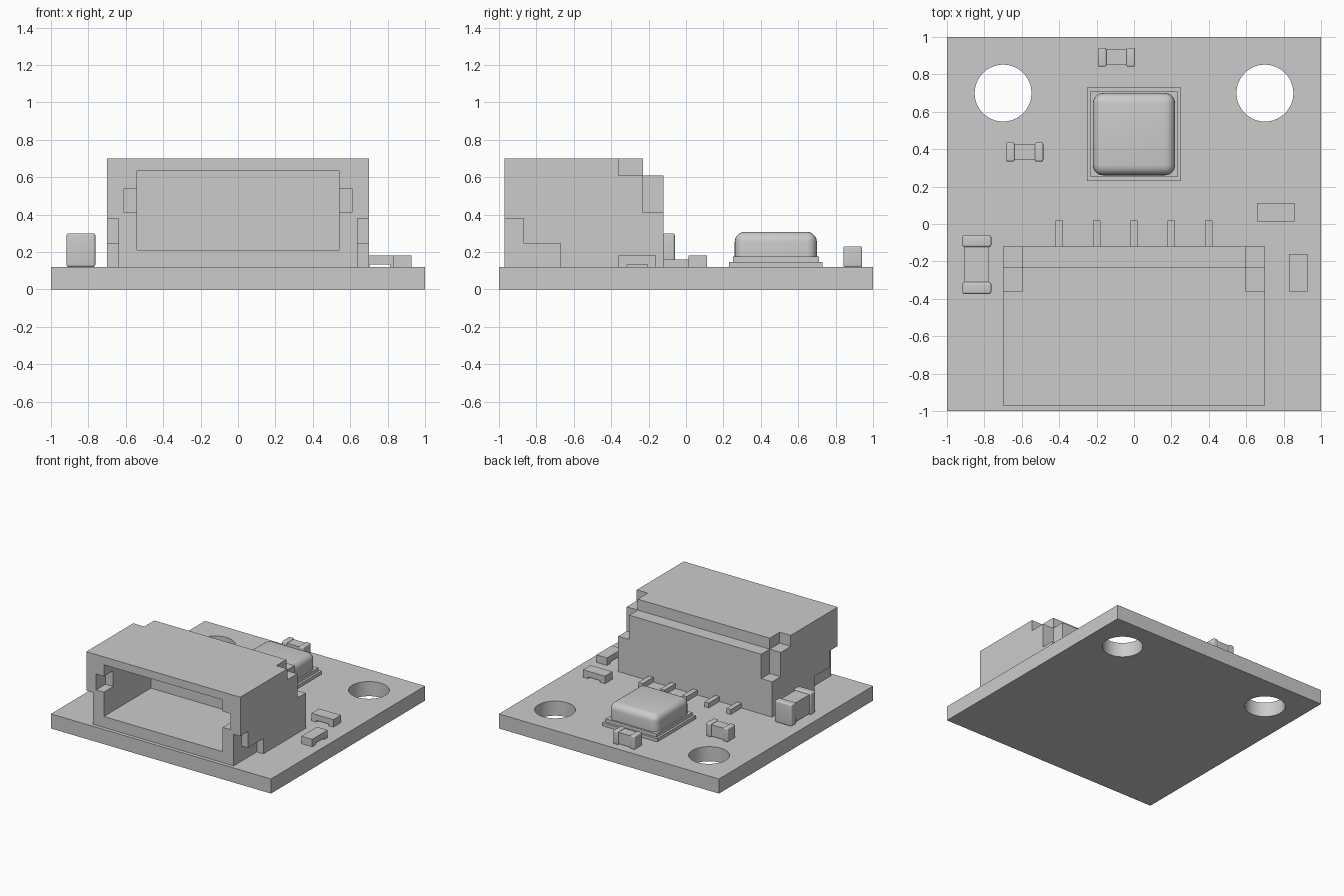
import bpy
import bmesh
from mathutils import Matrix, Vector

cube = bpy.data.objects.get("Cube")
if cube:
    bpy.data.objects.remove(cube, do_unlink=True)

grey = bpy.data.materials.new("plain_grey")
grey.use_nodes = True
grey.diffuse_color = (0.6, 0.6, 0.6, 1)
grey.node_tree.nodes["Principled BSDF"].inputs["Base Color"].default_value = (0.6, 0.6, 0.6, 1)


def finish(name, bm):
    mesh = bpy.data.meshes.new(name)
    bm.to_mesh(mesh)
    bm.free()
    mesh.materials.append(grey)
    obj = bpy.data.objects.new(name, mesh)
    bpy.context.collection.objects.link(obj)
    return obj


def add_box(bm, x, y, z):
    lo, hi = Vector((x[0], y[0], z[0])), Vector((x[1], y[1], z[1]))
    matrix = Matrix.Translation((lo + hi) / 2) @ Matrix.Diagonal((*(hi - lo), 1))
    return bmesh.ops.create_cube(bm, size=1, matrix=matrix)["verts"]


def box(name, x, y, z):
    bm = bmesh.new()
    add_box(bm, x, y, z)
    return finish(name, bm)


def cylinder(name, x, y, radius, z):
    bm = bmesh.new()
    bmesh.ops.create_cone(bm, cap_ends=True, segments=64, radius1=radius, radius2=radius,
                          depth=z[1] - z[0], matrix=Matrix.Translation((x, y, sum(z) / 2)))
    return finish(name, bm)


def cut(obj, cutter):
    cutter.hide_render = True
    mod = obj.modifiers.new("cut", "BOOLEAN")
    mod.operation = "DIFFERENCE"
    mod.solver = "EXACT"
    mod.object = cutter
    graph = bpy.context.evaluated_depsgraph_get()
    mesh = bpy.data.meshes.new_from_object(obj.evaluated_get(graph))
    obj.modifiers.clear()
    obj.data = mesh
    bpy.data.objects.remove(cutter, do_unlink=True)


def smooth(obj):
    bpy.ops.object.select_all(action="DESELECT")
    obj.select_set(True)
    bpy.context.view_layer.objects.active = obj
    bpy.ops.object.shade_smooth_by_angle(angle=0.6)


def round_edges(obj, width, keep_bottom=False):
    bm = bmesh.new()
    bm.from_mesh(obj.data)
    base = min(v.co.z for v in bm.verts) + 0.001
    edges = [e for e in bm.edges
             if not keep_bottom or any(v.co.z > base for v in e.verts)]
    bmesh.ops.bevel(bm, geom=edges, offset=width, segments=5, profile=0.5,
                    affect="EDGES", clamp_overlap=True)
    bm.to_mesh(obj.data)
    bm.free()
    smooth(obj)


TOP = 0.12  # upper face of the board

# Board with two mounting holes
board = box("board", (-1, 1), (-1, 1), (0, TOP))
for side in (-1, 1):
    cut(board, cylinder("hole_cutter", side * 0.7, 0.7, 0.152, (-0.1, 0.3)))
smooth(board)

# Connector housing: socket opening and rear ledge
housing = box("connector_housing", (-0.7, 0.7), (-0.97, -0.12), (TOP, 0.7))
cut(housing, box("socket_cutter", (-0.54, 0.54), (-1.1, -0.36), (0.21, 0.635)))
cut(housing, box("ledge_cutter", (-0.8, 0.8), (-0.23, 0), (0.61, 0.8)))

# Connector side notches: latch slot, rear corners and front feet
notches = [
    ((0.5, 0.61), (-1.1, -0.85), (0.41, 0.54)),
    ((0.6, 0.8), (-0.36, 0), (0.61, 0.8)),
    ((0.6, 0.8), (-0.23, 0), (0.41, 0.75)),
    ((0.64, 0.8), (-1.1, -0.87), (0, 0.38)),
    ((0.64, 0.8), (-1.0, -0.67), (0, 0.245)),
]
for x, y, z in notches:
    for side in (-1, 1):
        cut(housing, box("notch_cutter", sorted(side * v for v in x), y, z))

# Connector pins
for i in range(5):
    x = 0.2 * (i - 2)
    box(f"connector_pin_{i + 1}", (x - 0.02, x + 0.02), (-0.13, 0.02), (TOP, 0.16))

# Sensor: stepped base and rounded lid
box("sensor_base", (-0.25, 0.25), (0.23, 0.73), (TOP, 0.147))
box("sensor_flange", (-0.232, 0.232), (0.25, 0.712), (0.147, 0.175))
lid = box("sensor_lid", (-0.22, 0.22), (0.26, 0.70), (0.175, 0.308))
round_edges(lid, 0.055, keep_bottom=True)


def capacitor(name, center, length, width, height, cap, inset, along_y=False):
    """Slim body between two rounded end caps."""
    def place(part, u, v, z):
        u = [center[1 if along_y else 0] + a for a in u]
        v = [center[0 if along_y else 1] + a for a in v]
        return box(part, v, u, z) if along_y else box(part, u, v, z)
    h, w = length / 2, width / 2
    place(name + "_body", (cap - h, h - cap), (inset - w, w - inset),
          (TOP + inset, TOP + height - inset))
    for side in (-1, 1):
        u = sorted((side * h, side * (h - cap)))
        end = place(f"{name}_end_{'a' if side < 0 else 'b'}", u, (-w, w), (TOP, TOP + height))
        round_edges(end, inset)


capacitor("large_capacitor", (-0.84, -0.217), 0.315, 0.154, 0.18, 0.064, 0.012, along_y=True)
capacitor("rear_capacitor", (-0.094, 0.892), 0.198, 0.1, 0.11, 0.045, 0.008)
capacitor("side_capacitor", (-0.584, 0.385), 0.198, 0.1, 0.11, 0.045, 0.008)


def resistor(name, x, y, along_y=False):
    """Flat block raised on a foot at each end."""
    bm = bmesh.new()
    add_box(bm, x, y, (0.134, 0.182))
    span = y if along_y else x
    for foot in ((span[0], span[0] + 0.045), (span[1] - 0.045, span[1])):
        add_box(bm, x if along_y else foot, foot if along_y else y, (TOP, 0.134))
    finish(name, bm)


resistor("rear_resistor", (0.658, 0.857), (0.014, 0.112))
resistor("side_resistor", (0.83, 0.927), (-0.36, -0.16), along_y=True)
